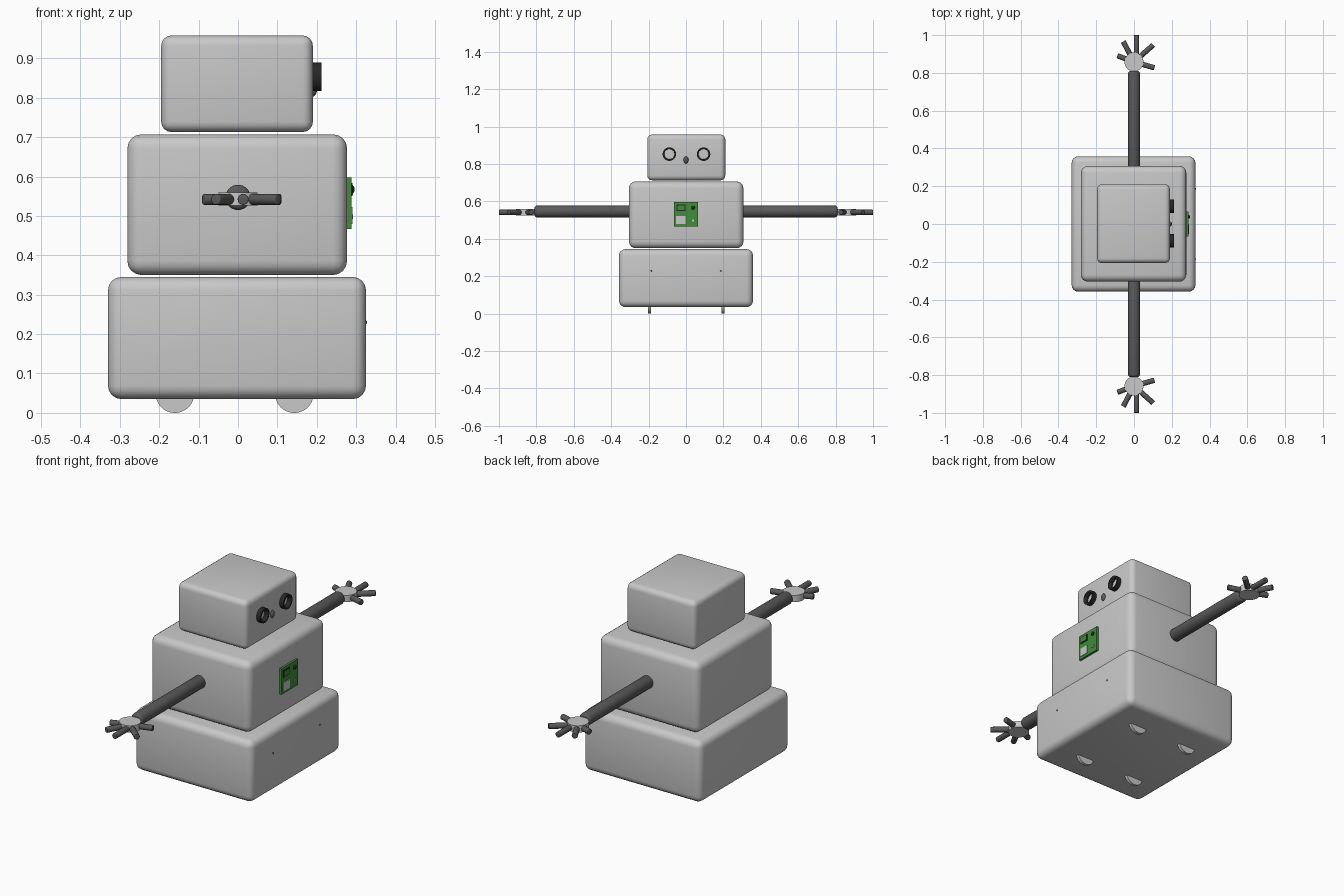
import bpy
from math import pi
from mathutils import Vector

if "Cube" in bpy.data.objects:
    bpy.data.objects.remove(bpy.data.objects["Cube"], do_unlink=True)


def material(name, r, g, b):
    m = bpy.data.materials.new(name)
    m.use_nodes = True
    m.diffuse_color = (r, g, b, 1)
    m.node_tree.nodes["Principled BSDF"].inputs["Base Color"].default_value = (r, g, b, 1)
    return m


GREY = material("light grey", 0.58, 0.58, 0.58)
DARK = material("dark grey", 0.1, 0.1, 0.1)
BLACK = material("black", 0.02, 0.02, 0.02)
GREEN = material("board green", 0.05, 0.27, 0.04)


def finish(name, mat, bevel=0, segments=4):
    ob = bpy.context.object
    ob.name = name
    ob.data.materials.append(mat)
    bpy.ops.object.transform_apply(location=False, rotation=False, scale=True)
    if bevel:
        mod = ob.modifiers.new("rounding", "BEVEL")
        mod.width = bevel
        mod.segments = segments
        mod.limit_method = "ANGLE"
        bpy.ops.object.modifier_apply(modifier=mod.name)
    bpy.ops.object.shade_smooth_by_angle(angle=0.6)
    return ob


def box(name, x, y, z, mat, bevel=0):
    """Box given as (low, high) ranges."""
    spans = (x, y, z)
    bpy.ops.mesh.primitive_cube_add(size=1, location=[(a + b) / 2 for a, b in spans])
    bpy.context.object.scale = [b - a for a, b in spans]
    return finish(name, mat, bevel)


def rod(name, start, end, radius, mat, bevel=0, sides=32):
    """Cylinder between two points."""
    a, b = Vector(start), Vector(end)
    bpy.ops.mesh.primitive_cylinder_add(
        vertices=sides, radius=radius, depth=(b - a).length, location=(a + b) / 2,
        rotation=(b - a).to_track_quat("Z", "Y").to_euler())
    return finish(name, mat, bevel, 3)


def ball(name, centre, size, mat):
    bpy.ops.mesh.primitive_uv_sphere_add(segments=20, ring_count=12, radius=1, location=centre)
    bpy.context.object.scale = size
    return finish(name, mat)


# Stacked rounded body
box("base", (-0.33, 0.325), (-0.358, 0.358), (0.035, 0.345), GREY, 0.034)
box("torso", (-0.281, 0.277), (-0.305, 0.307), (0.35, 0.707), GREY, 0.036)
box("head", (-0.195, 0.19), (-0.207, 0.21), (0.713, 0.958), GREY, 0.026)

# Thin wheels partly sunk into the base
for x in (-0.16, 0.143):
    for y in (-0.195, 0.197):
        rod("wheel", (x, y - 0.008, 0.049), (x, y + 0.008, 0.049), 0.049, GREY, sides=48)

# Arms with palm discs and five fingers, mirrored across y
FINGER_TIPS = ((-0.088, -0.033), (-0.057, 0.108), (0.102, 0.09), (0.108, -0.031))
for side, label in ((-1, "right"), (1, "left")):
    rod(label + "_arm", (0, side * 0.28, 0.547), (0, side * 0.81, 0.547), 0.032, DARK, 0.014)
    palm_y = 0.858
    rod(label + "_palm", (0, side * palm_y, 0.526), (0, side * palm_y, 0.56), 0.05, GREY)
    for tx, ty in FINGER_TIPS:
        # The rear thumb leans outward
        ty = abs(ty) if tx < -0.08 else ty
        rod(label + "_finger", (tx * 0.3, side * (palm_y + ty * 0.3), 0.542),
            (tx, side * (palm_y + ty), 0.542), 0.014, DARK, 0.003, 16)
    rod(label + "_middle_finger", (0.013, side * 0.89, 0.542), (0.013, side, 0.542),
        0.014, DARK, 0.003, 16)

# Eyes: short open tubes
for y in (-0.089, 0.094):
    eye = rod("eye_ring", (0.18, y, 0.853), (0.212, y, 0.853), 0.036, BLACK, sides=40)
    cutter = rod("eye_cutter", (0.17, y, 0.853), (0.23, y, 0.853), 0.027, BLACK, sides=40)
    cutter.hide_render = True
    bpy.context.view_layer.objects.active = eye
    mod = eye.modifiers.new("hole", "BOOLEAN")
    mod.operation = "DIFFERENCE"
    mod.object = cutter
    bpy.ops.object.modifier_apply(modifier=mod.name)
    bpy.data.objects.remove(cutter, do_unlink=True)

ball("nose", (0.19, 0, 0.822), (0.011, 0.013, 0.019), DARK)

# Circuit board on the chest
box("circuit_board", (0.274, 0.288), (-0.065, 0.065), (0.467, 0.597), GREEN)
box("dark_chip", (0.286, 0.291), (-0.052, -0.003), (0.55, 0.584), BLACK)
box("chip_cover", (0.289, 0.292), (-0.046, -0.009), (0.555, 0.579), GREEN)
box("light_chip", (0.286, 0.291), (-0.053, -0.002), (0.48, 0.523), GREY)
ball("board_button", (0.29, 0.038, 0.567), (0.006, 0.01, 0.01), BLACK)
box("board_port", (0.286, 0.292), (0.032, 0.044), (0.492, 0.504), GREY)

# Tiny studs on the base
for y in (-0.185, 0.187):
    ball("base_stud", (0.325, y, 0.23), (0.003, 0.004, 0.004), DARK)
